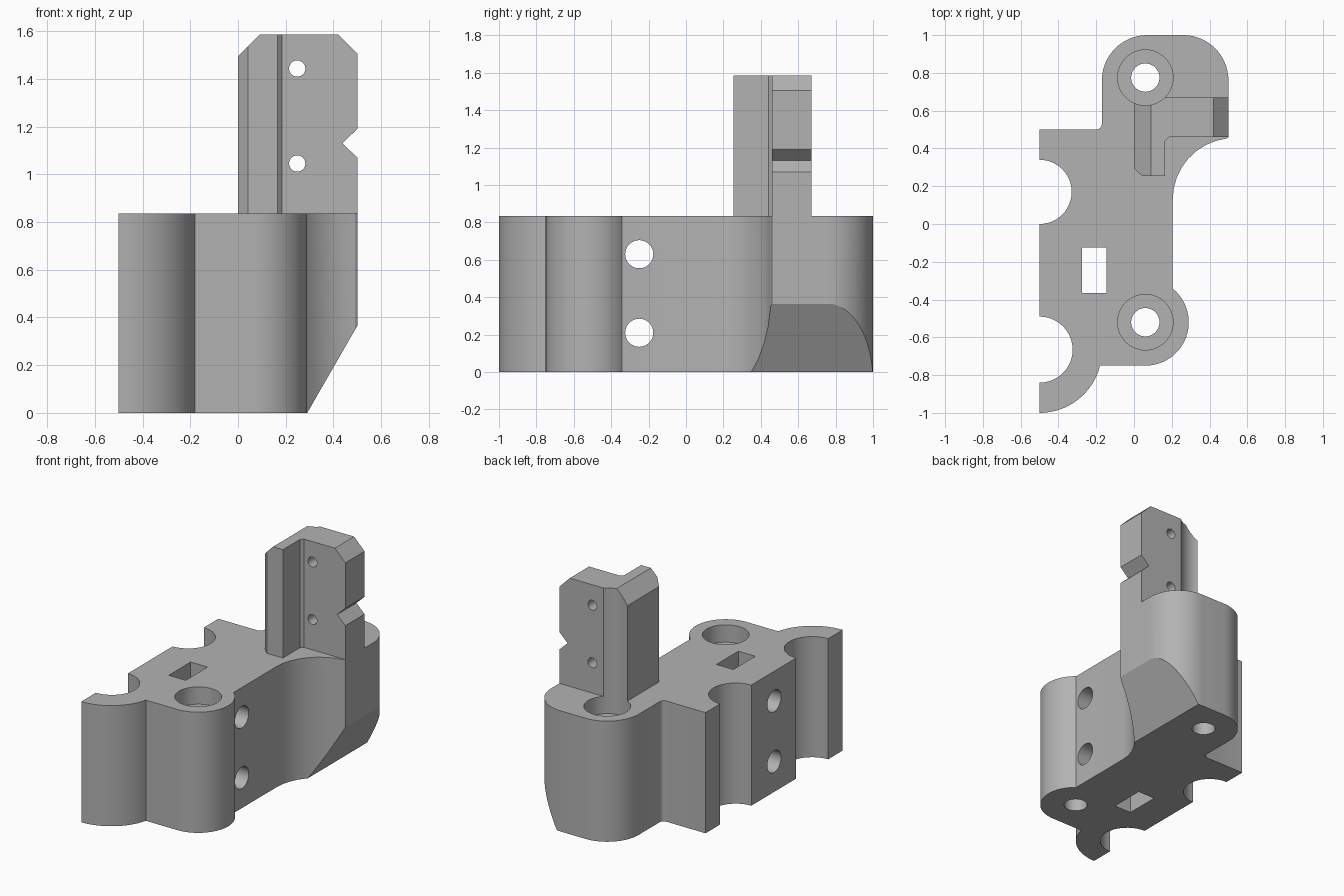
import bpy
import bmesh
from math import cos, sin, radians, pi
from mathutils import Matrix, Vector

if "Cube" in bpy.data.objects:
    bpy.data.objects.remove(bpy.data.objects["Cube"], do_unlink=True)

grey = bpy.data.materials.new("plain grey")
grey.use_nodes = True
GREY = (0.45, 0.45, 0.45, 1)
grey.diffuse_color = GREY
grey.node_tree.nodes["Principled BSDF"].inputs["Base Color"].default_value = GREY

BLOCK_TOP = 0.835
TOWER_TOP = 1.585
BOSSES = [(0.06, 0.775), (0.06, -0.52)]


def arc(cx, cy, r, start, end, steps=16):
    angles = [radians(start + (end - start) * i / steps) for i in range(steps + 1)]
    return [(cx + r * cos(a), cy + r * sin(a)) for a in angles]


def link(name, bm):
    bmesh.ops.recalc_face_normals(bm, faces=bm.faces)
    mesh = bpy.data.meshes.new(name)
    bm.to_mesh(mesh)
    bm.free()
    mesh.materials.append(grey)
    obj = bpy.data.objects.new(name, mesh)
    bpy.context.collection.objects.link(obj)
    return obj


def prism(name, outline, low, high, axis="z"):
    """Extrude a closed outline: (x, y) along z, or (x, z) along y."""
    place = (lambda a, b: (a, b, low)) if axis == "z" else (lambda a, b: (a, low, b))
    shift = (0, 0, high - low) if axis == "z" else (0, high - low, 0)
    bm = bmesh.new()
    face = bm.faces.new([bm.verts.new(place(a, b)) for a, b in outline])
    grown = bmesh.ops.extrude_face_region(bm, geom=[face])["geom"]
    moved = [v for v in grown if isinstance(v, bmesh.types.BMVert)]
    bmesh.ops.translate(bm, verts=moved, vec=shift)
    return link(name, bm)


def rod(name, start, end, radius):
    a, b = Vector(start), Vector(end)
    turn = (b - a).to_track_quat("Z", "Y").to_matrix().to_4x4()
    bm = bmesh.new()
    bmesh.ops.create_cone(bm, cap_ends=True, segments=48, radius1=radius, radius2=radius,
                          depth=(b - a).length, matrix=Matrix.Translation((a + b) / 2) @ turn)
    return link(name, bm)


def cut(obj, cutters):
    bpy.context.view_layer.objects.active = obj
    for cutter in cutters:
        cutter.hide_render = True
        mod = obj.modifiers.new("cut", "BOOLEAN")
        mod.operation = "DIFFERENCE"
        mod.solver = "EXACT"
        mod.object = cutter
        bpy.ops.object.modifier_apply(modifier=mod.name)
        bpy.data.objects.remove(cutter, do_unlink=True)


# Main block outline, counter-clockwise from the front left foot
outline = arc(-0.5, -0.67, 0.33, -90, -14)
outline += arc(0.06, -0.52, 0.23, -90, 51, 24)
outline += arc(0.53, 0.13, 0.325, 180, 97, 8)
outline += [(0.5, 0.46)]
outline += arc(0.26, 0.76, 0.24, 0, 90)
outline += arc(0.07, 0.76, 0.24, 90, 180)
outline += arc(-0.2, 0.53, 0.03, 0, -90, 4)
outline += [(-0.5, 0.5)]
outline += arc(-0.5, 0.17, 0.17, 90, -90, 24)
outline += arc(-0.5, -0.665, 0.175, 90, -90, 24)
block = prism("main_block", outline, 0, BLOCK_TOP)

# Sloped underside, square slot, screw bores and cross holes
cutters = [prism("slope_cutter", [(0.29 - 0.0575, -0.1), (0.9, -0.1), (0.9, 1.06)], 0.2, 1.2, "y"),
           prism("slot_cutter", [(-0.275, -0.365), (-0.145, -0.365),
                                 (-0.145, -0.125), (-0.275, -0.125)], -0.1, 1)]
for x, y in BOSSES:
    cutters.append(rod("bore_cutter", (x, y, -0.1), (x, y, 1), 0.075))
    cutters.append(rod("recess_cutter", (x, y, BLOCK_TOP - 0.12), (x, y, 1), 0.147))
for z in (0.21, 0.63):
    cutters.append(rod("cross_cutter", (-0.7, -0.25, z), (0.5, -0.25, z), 0.075))
cut(block, cutters)

# Upright bracket with an L-shaped section
section = [(0, 0.295), (0.042, 0.255), (0.165, 0.255), (0.165, 0.44), (0.185, 0.46),
           (0.5, 0.46), (0.5, 0.67), (0, 0.67)]
tower = prism("upright_bracket", section, BLOCK_TOP, TOWER_TOP)

# Bevelled top corners, side notch, screwdriver groove and pin holes
x, y = BOSSES[0]
cutters = [
    prism("left_corner_cutter", [(-0.1, 1.395), (0.19, 1.685), (-0.1, 1.685)], 0, 1, "y"),
    prism("right_corner_cutter", [(0.6, 1.405), (0.6, 1.685), (0.32, 1.685)], 0, 1, "y"),
    prism("notch_cutter", [(0.437, 1.13), (0.537, 1.035), (0.537, 1.225)], 0, 1, "y"),
    rod("groove_cutter", (x, y, 0.7), (x, y, 1.8), 0.147),
]
for z in (1.045, 1.443):
    cutters.append(rod("pin_cutter", (0.248, 0.2, z), (0.248, 0.9, z), 0.034))
cut(tower, cutters)

# Smooth curved walls, crisp edges
bpy.ops.object.select_all(action="DESELECT")
for part in (block, tower):
    part.select_set(True)
bpy.context.view_layer.objects.active = block
bpy.ops.object.shade_smooth_by_angle(angle=radians(25))
